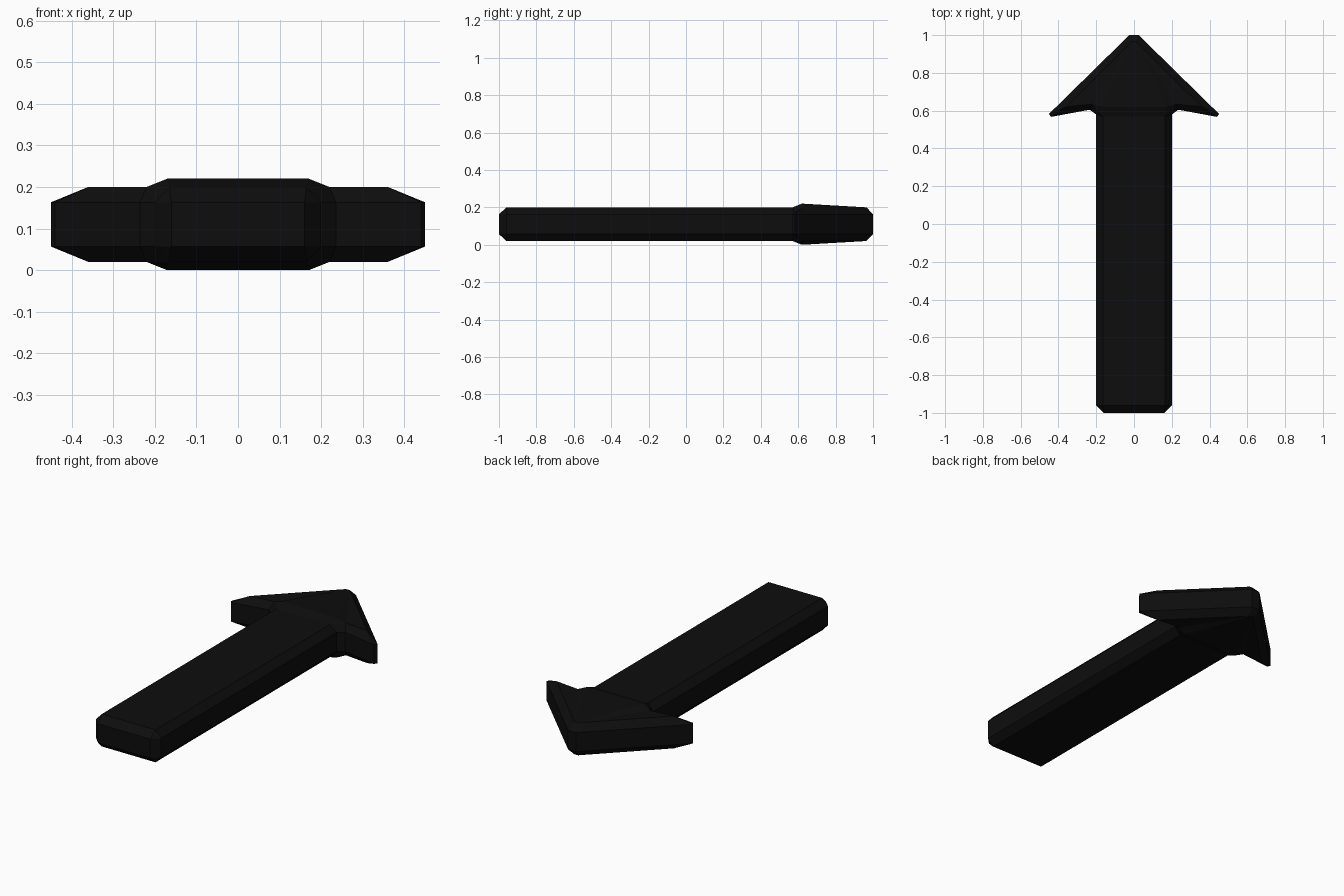
import bpy
import bmesh

cube = bpy.data.objects.get("Cube")
if cube:
    bpy.data.objects.remove(cube, do_unlink=True)

# Heights above the middle plane: rim of the wall, flat top, raised shoulder
RIM, TOP, SHOULDER = 0.053, 0.09, 0.11

# Black material
black = bpy.data.materials.new("black")
black.use_nodes = True
color = (0.004, 0.004, 0.004, 1)
black.diffuse_color = color
black.node_tree.nodes["Principled BSDF"].inputs["Base Color"].default_value = color

bm = bmesh.new()

# Corners of the bevelled top on the right half
top = {
    "tip_mid": (0, 0.965, TOP), "tip": (0.012, 0.965, TOP),
    "wing": (0.36, 0.62, TOP), "neck": (0.22, 0.635, TOP),
    "shoulder": (0.17, 0.62, SHOULDER), "shoulder_mid": (0, 0.62, SHOULDER),
    "shaft": (0.165, 0.57, TOP), "shaft_mid": (0, 0.57, TOP),
    "base": (0.165, -0.96, TOP), "base_mid": (0, -0.96, TOP),
}
top = {name: bm.verts.new(co) for name, co in top.items()}

# Outline from tip to base, each corner paired with its bevel corner
outline = [
    ((0, 1), "tip_mid"), ((0.025, 1), "tip"),
    ((0.45, 0.583), "wing"), ((0.44, 0.567), "wing"),
    ((0.235, 0.605), "neck"), ((0.2, 0.58), "shaft"),
    ((0.2, -0.96), "base"), ((0.16, -1), "base"), ((0, -1), "base_mid"),
]
columns = [(bm.verts.new((x, y, 0)), bm.verts.new((x, y, RIM)), top[name])
           for (x, y), name in outline]

# Walls and bevels around the outline
for a, b in zip(columns, columns[1:]):
    for low, high in ((0, 1), (1, 2)):
        ring = [a[low], a[high], b[high], b[low]]
        bm.faces.new(list(dict.fromkeys(ring)))

# Flat top, raised shoulder and ramp down to the shaft
for names in (
    "tip neck wing", "tip shoulder neck",
    "tip_mid shoulder_mid shoulder tip",
    "shoulder shaft neck",
    "shoulder_mid shaft_mid shaft shoulder",
    "shaft_mid base_mid base shaft",
):
    bm.faces.new([top[n] for n in names.split()])

mesh = bpy.data.meshes.new("arrow")
bm.to_mesh(mesh)
bm.free()
mesh.materials.append(black)

# Mirror the quarter across the width and the thickness
arrow = bpy.data.objects.new("arrow", mesh)
bpy.context.collection.objects.link(arrow)
arrow.location.z = SHOULDER
mirror = arrow.modifiers.new("mirror", 'MIRROR')
mirror.use_axis = (True, False, True)
